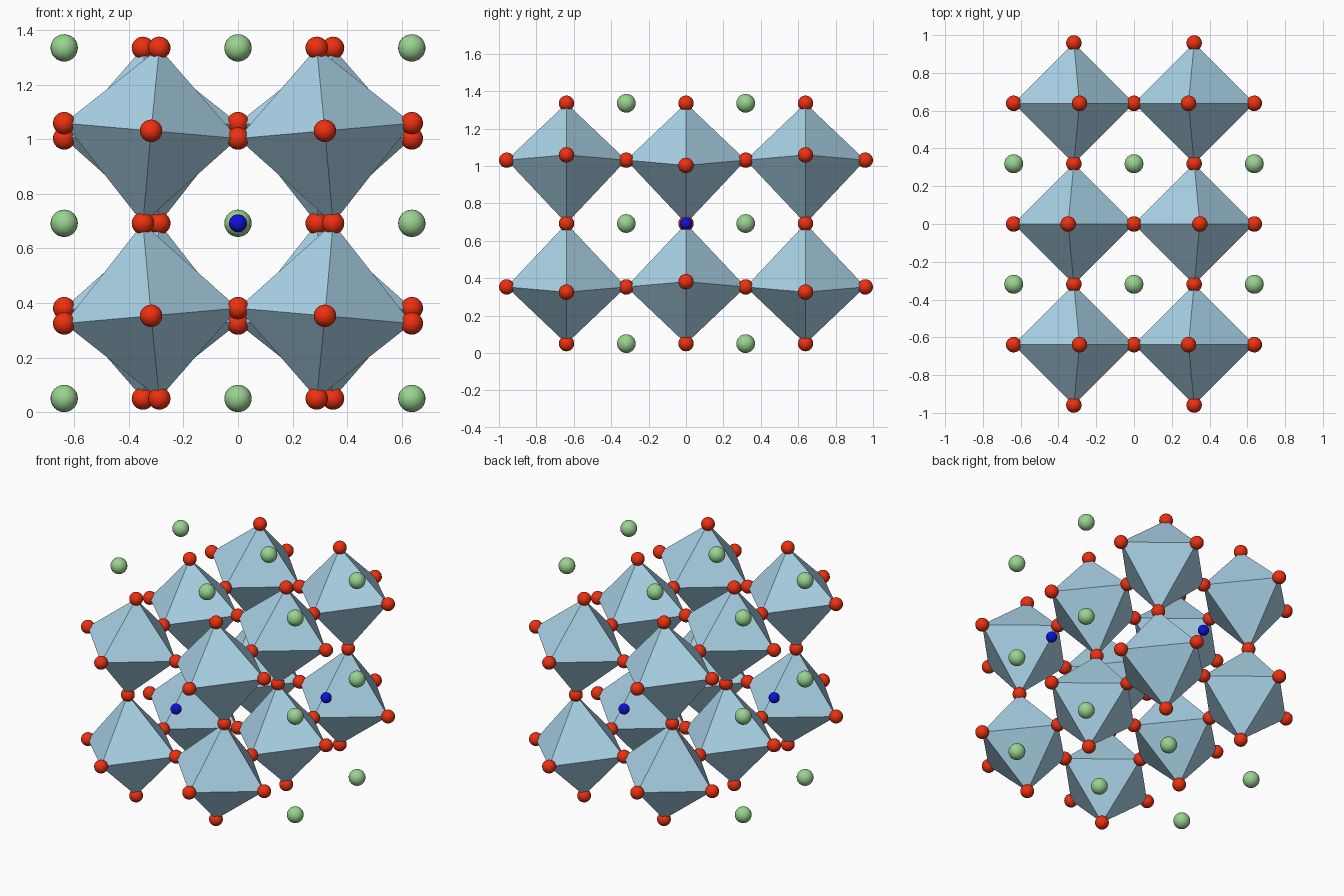
import bpy, bmesh

if "Cube" in bpy.data.objects:
    bpy.data.objects.remove(bpy.data.objects["Cube"])

XS, YS = 0.637, 0.639            # lattice spacing in x and y
Z_LOW, Z_MID, Z_TOP = 0.05, 0.692, 1.335
Z_EQ = (0.353, 1.031)            # height of the octahedra waists
TILT_Z, TILT_X = 0.028, 0.03     # small shifts that tilt the octahedra


def material(name, rgb):
    m = bpy.data.materials.new(name)
    m.diffuse_color = (*rgb, 1)
    m.use_nodes = True
    m.node_tree.nodes["Principled BSDF"].inputs["Base Color"].default_value = m.diffuse_color
    return m


def ball_mesh(name, radius, rgb):
    bm = bmesh.new()
    bmesh.ops.create_uvsphere(bm, u_segments=24, v_segments=16, radius=radius)
    for f in bm.faces:
        f.smooth = True
    mesh = bpy.data.meshes.new(name)
    bm.to_mesh(mesh)
    bm.free()
    mesh.materials.append(material(name + "_colour", rgb))
    return mesh


def place(name, mesh, pos=(0, 0, 0)):
    ob = bpy.data.objects.new(name, mesh)
    ob.location = pos
    bpy.context.collection.objects.link(ob)


# Corner positions, shared by neighbouring octahedra
def side_corner(i, j, layer):    # left/right corners, i and j in -1..1
    up = 1 if (i + j) % 2 == 0 else -1
    return (i * XS, j * YS, Z_EQ[layer] + up * TILT_Z * (1 if layer else -1))


def depth_corner(s, k, layer):   # front/back corners, k in half steps
    return (s * XS / 2, k * YS, Z_EQ[layer])


def tip_corner(s, j, level):     # top/bottom corners, level 0..2
    inward = (j + level) % 2 != 0
    x = XS / 2 + (-TILT_X if inward else TILT_X)
    # outer levels lean inward on the outer rows, the middle level the reverse
    return (s * x, j * YS, (Z_LOW, Z_MID, Z_TOP)[level])


# Octahedra
blue_grey = material("octahedron_colour", (0.40, 0.65, 0.80))
for layer in (0, 1):
    for s in (-1, 1):
        for j in (-1, 0, 1):
            bm = bmesh.new()
            ring = [side_corner((s - 1) // 2, j, layer), depth_corner(s, j - 0.5, layer),
                    side_corner((s + 1) // 2, j, layer), depth_corner(s, j + 0.5, layer)]
            ring = [bm.verts.new(p) for p in ring]
            low = bm.verts.new(tip_corner(s, j, layer))
            top = bm.verts.new(tip_corner(s, j, layer + 1))
            for a in range(4):
                p, q = ring[a], ring[(a + 1) % 4]
                bm.faces.new((p, q, top))
                bm.faces.new((q, p, low))
            mesh = bpy.data.meshes.new("octahedron")
            bm.to_mesh(mesh)
            bm.free()
            mesh.materials.append(blue_grey)
            place("octahedron", mesh)

# Red balls on every octahedron corner
red = ball_mesh("corner_ball", 0.041, (0.85, 0.03, 0.005))
for layer in (0, 1):
    for i in (-1, 0, 1):
        for j in (-1, 0, 1):
            place("side_corner_ball", red, side_corner(i, j, layer))
    for s in (-1, 1):
        for k in (-1.5, -0.5, 0.5, 1.5):
            place("depth_corner_ball", red, depth_corner(s, k, layer))
for level in (0, 1, 2):
    for s in (-1, 1):
        for j in (-1, 0, 1):
            place("tip_corner_ball", red, tip_corner(s, j, level))

# Large green balls in the gaps between octahedra
green = ball_mesh("gap_ball", 0.05, (0.32, 0.65, 0.28))
for z in (Z_LOW, Z_MID, Z_TOP):
    for i in (-1, 0, 1):
        for s in (-1, 1):
            place("gap_ball", green, (i * XS, s * 0.319, z))

# Small blue balls at middle height
blue = ball_mesh("small_ball", 0.033, (0.005, 0.005, 0.7))
for x, y in ((XS, 0), (-XS, 0), (0, YS), (0, -YS)):
    place("small_ball", blue, (x, y, Z_MID))
